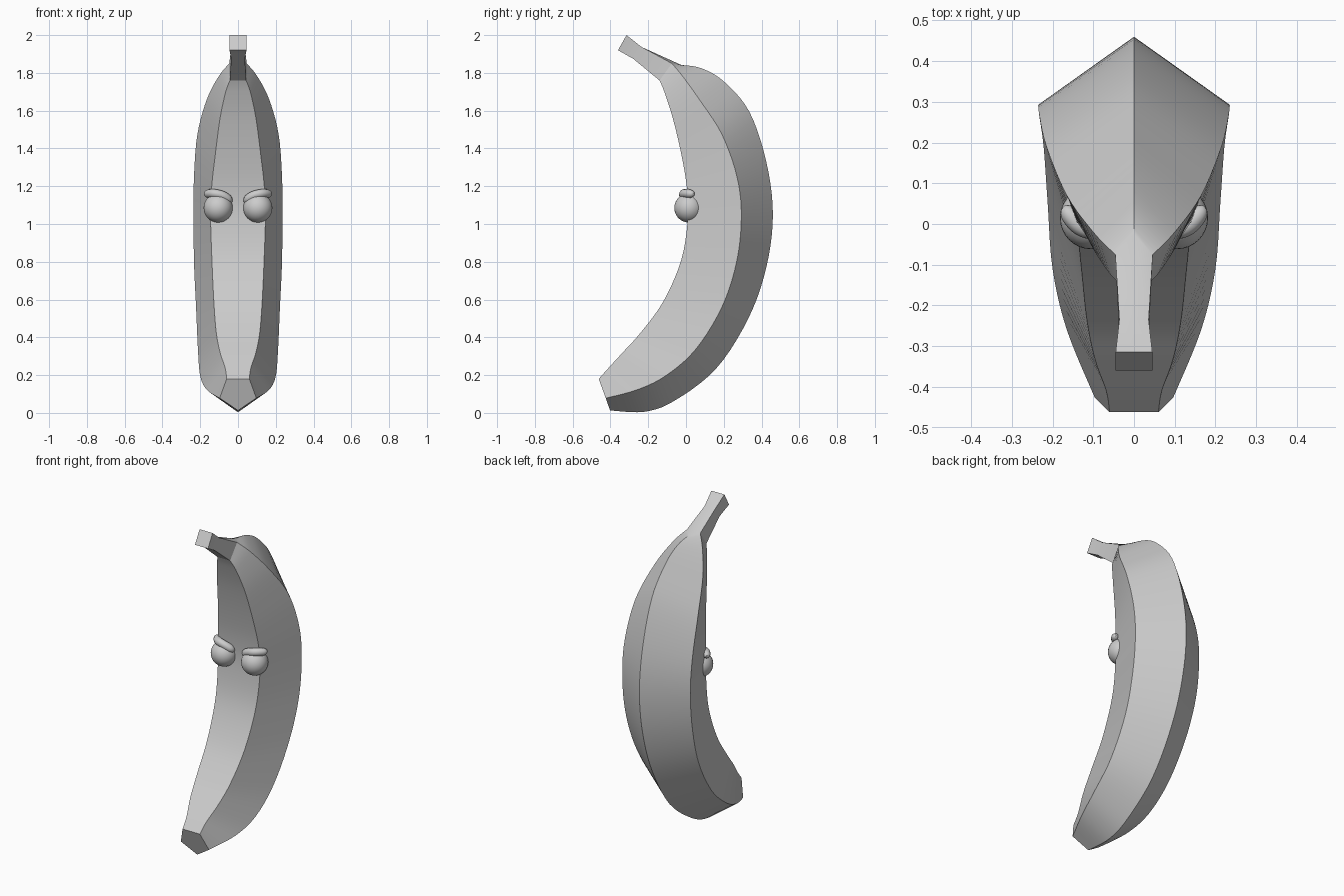
import bpy, bmesh
from mathutils import Vector

if "Cube" in bpy.data.objects:
    bpy.data.objects.remove(bpy.data.objects["Cube"])

# Pentagonal sections: inner edge (x, y, z), side edge (x, y, z), back ridge (y, z)
STEM = [
    (.045, -.36, 1.92, .045, -.315, 2.00, -.315, 2.00),
    (.036, -.28, 1.875, .036, -.235, 1.937, -.235, 1.937),
]
BODY = [
    (.043, -.14, 1.76, .046, -.075, 1.85, -.025, 1.842),
    (.065, -.115, 1.70, .10, -.02, 1.785, .08, 1.825),
    (.095, -.07, 1.56, .165, .07, 1.66, .20, 1.755),
    (.12, -.025, 1.37, .215, .19, 1.475, .335, 1.595),
    (.14, .005, 1.19, .233, .27, 1.25, .425, 1.33),
    (.145, .01, 1.03, .235, .293, 1.04, .46, 1.05),
    (.138, -.025, .81, .233, .268, .80, .425, .77),
    (.128, -.12, .59, .222, .19, .56, .33, .50),
    (.115, -.24, .425, .212, .05, .335, .16, .235),
    (.095, -.335, .32, .20, -.11, .195, -.06, .065),
    (.068, -.41, .238, .165, -.26, .122, -.22, .006),
    (.060, -.462, .18, .097, -.425, .078, -.402, .013),
]


def spline(rows, steps):
    out = []
    n = len(rows)
    for i in range(n - 1):
        a, b, c, d = (rows[max(0, min(n - 1, k))] for k in range(i - 1, i + 3))
        for s in range(steps):
            t = s / steps
            out.append(tuple(
                .5 * (2*q + (r - p)*t + (2*p - 5*q + 4*r - e)*t*t + (3*q - p - 3*r + e)*t**3)
                for p, q, r, e in zip(a, b, c, d)))
    return out + [rows[-1]]


def smooth(ob, angle):
    bpy.ops.object.select_all(action='DESELECT')
    bpy.context.view_layer.objects.active = ob
    ob.select_set(True)
    bpy.ops.object.shade_smooth_by_angle(angle=angle)


# Banana skin with stem and blunt tip
bm = bmesh.new()
rings = []
for ix, iy, iz, sx, sy, sz, by, bz in STEM + spline(BODY, 5):
    pts = [(-ix, iy, iz), (ix, iy, iz), (sx, sy, sz), (0, by, bz), (-sx, sy, sz)]
    rings.append([bm.verts.new(p) for p in pts])
for a, b in zip(rings, rings[1:]):
    for k in range(5):
        j = (k + 1) % 5
        bm.faces.new((a[k], a[j], b[j], b[k]))
bm.faces.new(rings[0])
bm.faces.new(rings[-1])
bmesh.ops.recalc_face_normals(bm, faces=bm.faces)
mesh = bpy.data.meshes.new("banana_body")
bm.to_mesh(mesh)
bm.free()
body = bpy.data.objects.new("banana_body", mesh)
bpy.context.collection.objects.link(body)
smooth(body, .4)


def ball(name, loc, r):
    bpy.ops.mesh.primitive_uv_sphere_add(segments=32, ring_count=16, radius=r, location=loc)
    ob = bpy.context.object
    ob.name = name
    smooth(ob, 1)


# Eyes, pupils and slanted brows
for s, side in ((-1, "left"), (1, "right")):
    ball("eye_" + side, (s*.105, .015, 1.085), .077)
    ball("pupil_" + side, (s*.102, -.022, 1.082), .034)
    cu = bpy.data.curves.new("brow_" + side, 'CURVE')
    cu.dimensions = '3D'
    cu.bevel_depth = .024
    cu.bevel_resolution = 4
    cu.use_fill_caps = True
    sp = cu.splines.new('NURBS')
    path = [(.174, .04, 1.158, .3), (.168, .035, 1.159, .95), (.13, -.012, 1.163, 1),
            (.08, -.014, 1.152, 1), (.042, .006, 1.124, 1), (.034, .012, 1.119, .3)]
    sp.points.add(len(path) - 1)
    for p, (x, y, z, r) in zip(sp.points, path):
        p.co = (s*x, y, z, 1)
        p.radius = r
    sp.order_u = 3
    sp.use_endpoint_u = True
    sp.resolution_u = 6
    brow = bpy.data.objects.new("brow_" + side, cu)
    bpy.context.collection.objects.link(brow)
